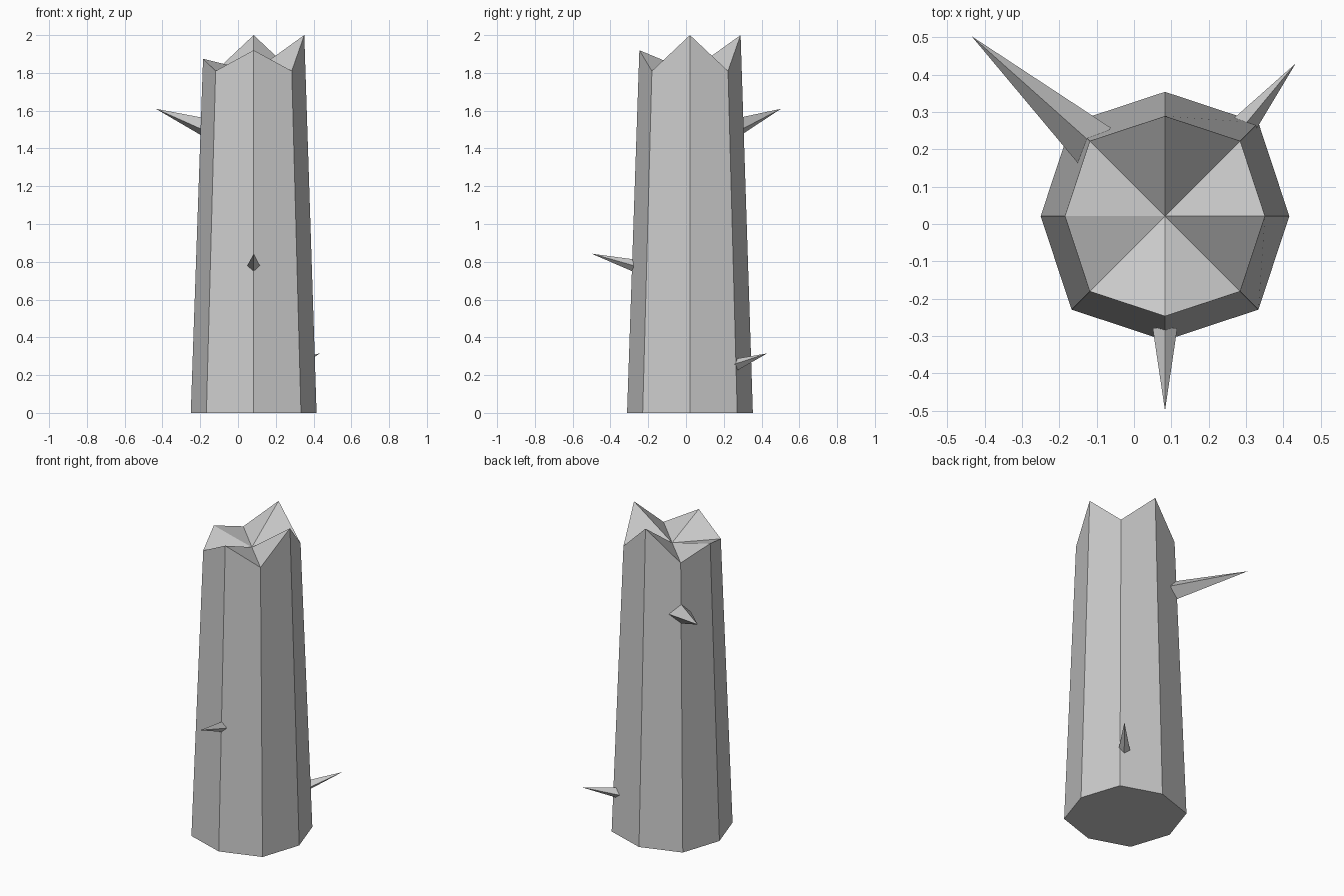
import bpy
from math import cos, sin, pi
from mathutils import Vector

if "Cube" in bpy.data.objects:
    bpy.data.objects.remove(bpy.data.objects["Cube"])

CX, CY = 0.083, 0.021


def make_mesh(name, verts, faces):
    mesh = bpy.data.meshes.new(name)
    mesh.from_pydata(verts, [], faces)
    mesh.update()
    obj = bpy.data.objects.new(name, mesh)
    bpy.context.collection.objects.link(obj)
    return obj


def ring(r_axis, r_diag, heights):
    # eight corners, alternating axis and diagonal radii
    pts = []
    for i in range(8):
        r = r_diag if i % 2 else r_axis
        a = i * pi / 4
        pts.append((CX + r * cos(a), CY + r * sin(a), heights[i]))
    return pts


# Broken trunk: tapered octagon with jagged top rim sunk to its centre
rim = [2.0, 1.81, 2.0, 1.81, 1.875, 1.81, 1.92, 1.81]
verts = ring(0.333, 0.354, [0] * 8) + ring(0.268, 0.285, rim) + [(CX, CY, 1.808)]
faces = [tuple(reversed(range(8)))]
for i in range(8):
    j = (i + 1) % 8
    faces.append((i, j, j + 8, i + 8))
    faces.append((i + 8, j + 8, 16))
make_mesh("trunk", verts, faces)


# Broken twigs: four-sided spikes rising outwards
def spike(name, base, tip, half):
    base, tip = Vector(base), Vector(tip)
    d = tip - base
    side = Vector((-d.y, d.x, 0)).normalized() * half
    up = Vector((0, 0, half))
    pts = [base + side, base + up, base - side, base - up, tip]
    make_mesh(name, pts, [(0, 1, 2, 3), (1, 0, 4), (2, 1, 4), (3, 2, 4), (0, 3, 4)])


spike("front_twig", (0.083, -0.278, 0.78), (0.083, -0.5, 0.843), 0.033)
spike("back_left_twig", (-0.105, 0.209, 1.482), (-0.435, 0.503, 1.61), 0.065)
spike("back_right_twig", (0.292, 0.26, 0.252), (0.433, 0.43, 0.315), 0.034)
